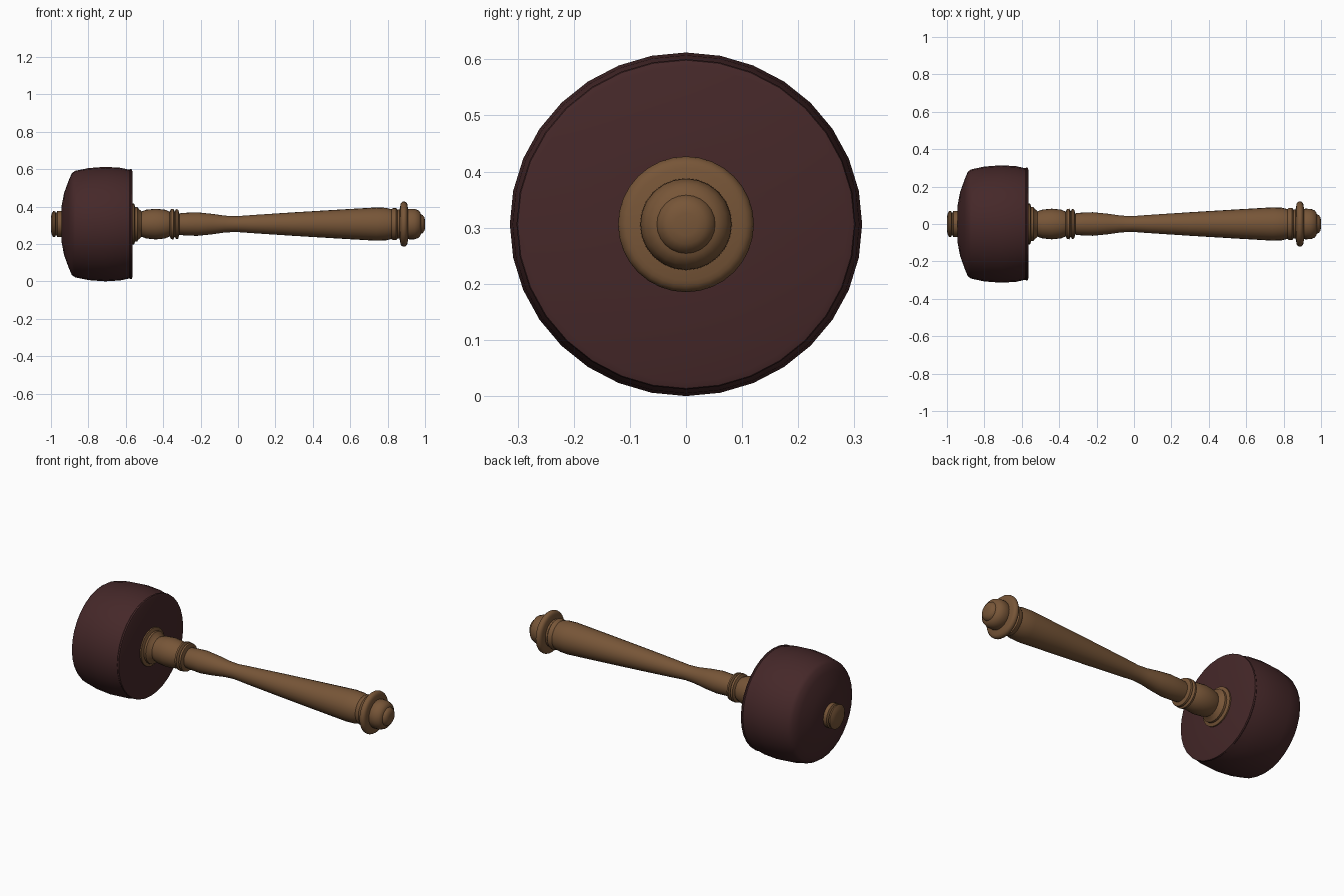
import bpy, bmesh, math
from mathutils import Matrix

if "Cube" in bpy.data.objects:
    bpy.data.objects.remove(bpy.data.objects["Cube"])

CENTRE_Z = 0.306


def material(name, colour):
    mat = bpy.data.materials.new(name)
    mat.use_nodes = True
    mat.diffuse_color = (*colour, 1)
    bsdf = mat.node_tree.nodes["Principled BSDF"]
    bsdf.inputs["Base Color"].default_value = (*colour, 1)
    bsdf.inputs["Roughness"].default_value = 0.7
    return mat


def lathe(name, profile, mat, sides=32, angle=40, squash=1.0):
    """Turn (x, radius) points around the x axis; end points are capped."""
    bm = bmesh.new()
    rings = []
    for x, r in profile:
        rings.append([bm.verts.new((x, r * math.sin(a), r * math.cos(a)))
                      for a in (2 * math.pi * i / sides for i in range(sides))])
    for one, two in zip(rings, rings[1:]):
        for i in range(sides):
            j = (i + 1) % sides
            bm.faces.new((one[i], one[j], two[j], two[i]))
    bm.faces.new(rings[0])
    bm.faces.new(rings[-1])
    bmesh.ops.recalc_face_normals(bm, faces=bm.faces)
    bm.transform(Matrix.Translation((0, 0, CENTRE_Z)) @ Matrix.Diagonal((1, 1, squash, 1)))
    mesh = bpy.data.meshes.new(name)
    bm.to_mesh(mesh)
    bm.free()
    mesh.materials.append(mat)
    obj = bpy.data.objects.new(name, mesh)
    bpy.context.collection.objects.link(obj)
    bpy.ops.object.select_all(action="DESELECT")
    obj.select_set(True)
    bpy.context.view_layer.objects.active = obj
    bpy.ops.object.shade_smooth_by_angle(angle=math.radians(angle))
    return obj


wood = material("warm brown wood", (0.185, 0.092, 0.039))
dark = material("dark red brown wood", (0.06, 0.021, 0.022))

# Barrel-shaped head with a domed striking end and a flat inner face
lathe("head", [(-0.945, 0.05), (-0.943, 0.1), (-0.93, 0.17), (-0.905, 0.24),
               (-0.888, 0.28), (-0.87, 0.292), (-0.8, 0.307), (-0.71, 0.314),
               (-0.63, 0.309), (-0.58, 0.298), (-0.575, 0.302), (-0.568, 0.3),
               (-0.564, 0.288), (-0.563, 0.05)], dark, squash=0.975)

# End knob poking through the head
lathe("head_knob", [(-1, 0.025), (-0.998, 0.052), (-0.988, 0.07), (-0.978, 0.068),
                    (-0.972, 0.058), (-0.966, 0.07), (-0.93, 0.07)], wood, 24)

# Stepped collar against the head
lathe("collar", [(-0.57, 0.11), (-0.556, 0.11), (-0.55, 0.092), (-0.538, 0.092),
                 (-0.53, 0.08), (-0.515, 0.068), (-0.49, 0.077), (-0.44, 0.082),
                 (-0.39, 0.077), (-0.365, 0.066), (-0.358, 0.08), (-0.346, 0.082),
                 (-0.338, 0.068), (-0.331, 0.08), (-0.32, 0.078), (-0.312, 0.05)], wood, 24)

# Long turned grip, narrow near the middle
lathe("grip", [(-0.33, 0.055), (-0.29, 0.06), (-0.22, 0.063), (-0.14, 0.055),
               (-0.07, 0.045), (-0.01, 0.042), (0.07, 0.048), (0.3, 0.063),
               (0.55, 0.078), (0.74, 0.089), (0.79, 0.087), (0.82, 0.08),
               (0.83, 0.086), (0.845, 0.086), (0.852, 0.078), (0.9, 0.078)], wood, 24)

# Rounded guard ring
lathe("guard_ring", [(0.862, 0.07)]
      + [(0.887 - 0.019 * math.cos(a), 0.1 + 0.021 * math.sin(a))
         for a in (math.pi * i / 8 for i in range(9))]
      + [(0.912, 0.07)], wood, 32, 50)

# Pommel cap with a small button on the end
lathe("pommel", [(0.9, 0.075), (0.915, 0.082), (0.945, 0.081), (0.968, 0.072),
                 (0.976, 0.058), (0.978, 0.052), (0.988, 0.048), (0.997, 0.035),
                 (1.0, 0.02)], wood, 24)
